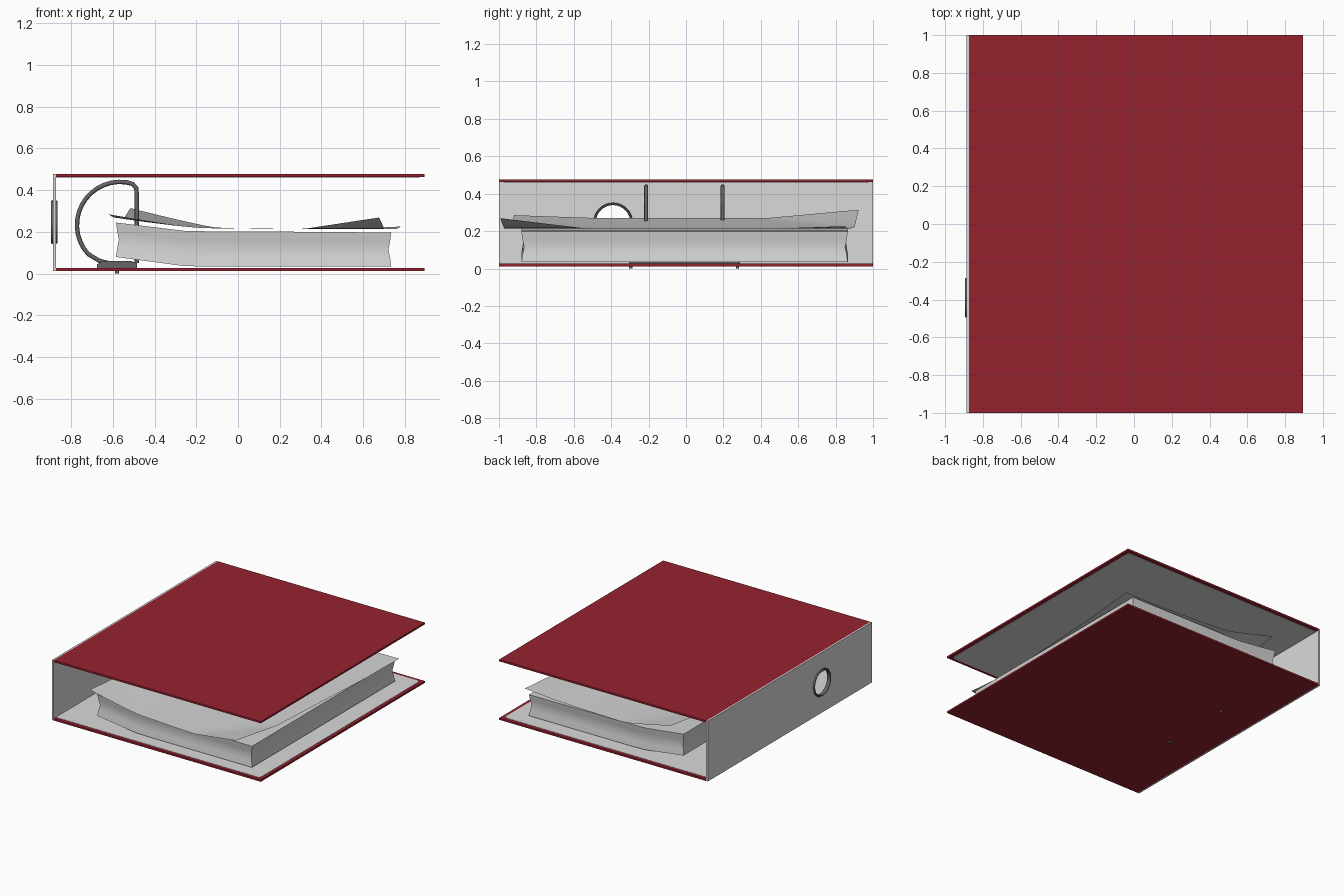
import bpy, bmesh, math
from mathutils import Matrix, Vector

if "Cube" in bpy.data.objects:
    bpy.data.objects.remove(bpy.data.objects["Cube"])


def mat(name, r, g, b):
    m = bpy.data.materials.new(name)
    m.diffuse_color = (r, g, b, 1)
    m.use_nodes = True
    m.node_tree.nodes["Principled BSDF"].inputs["Base Color"].default_value = m.diffuse_color
    return m


RED = mat("cover_red", 0.30, 0.016, 0.028)
LINING = mat("lining_grey_white", 0.70, 0.70, 0.70)
PAPER = mat("paper_white", 0.66, 0.66, 0.66)
METAL = mat("metal_grey", 0.13, 0.13, 0.13)


def finish(name, bm, material, smooth=None):
    bmesh.ops.recalc_face_normals(bm, faces=bm.faces)
    me = bpy.data.meshes.new(name)
    bm.to_mesh(me)
    bm.free()
    ob = bpy.data.objects.new(name, me)
    bpy.context.collection.objects.link(ob)
    me.materials.append(material)
    if smooth:
        bpy.ops.object.select_all(action='DESELECT')
        ob.select_set(True)
        bpy.context.view_layer.objects.active = ob
        bpy.ops.object.shade_smooth_by_angle(angle=math.radians(smooth))
    return ob


def box(name, x0, x1, y0, y1, z0, z1, material, corner=0):
    bm = bmesh.new()
    bmesh.ops.create_cube(bm, size=1)
    for v in bm.verts:
        v.co = ((x0 + x1) / 2 + v.co.x * (x1 - x0),
                (y0 + y1) / 2 + v.co.y * (y1 - y0),
                (z0 + z1) / 2 + v.co.z * (z1 - z0))
    if corner:  # round the upright edges on the open side
        es = [e for e in bm.edges if all(v.co.x > x1 - 1e-4 for v in e.verts)
              and abs(e.verts[0].co.z - e.verts[1].co.z) > 1e-4]
        bmesh.ops.bevel(bm, geom=es, offset=corner, segments=4, profile=0.5, affect='EDGES')
    return finish(name, bm, material)


def lathe(name, profile, centre, axis, material, steps=32):
    """Closed (radius, height) profile turned around an axis."""
    bm = bmesh.new()
    rot = Vector((0, 0, 1)).rotation_difference(Vector(axis)).to_matrix()
    rings = []
    for i in range(steps):
        a = 2 * math.pi * i / steps
        rings.append([bm.verts.new(Vector(centre) + rot @ Vector((r * math.cos(a), r * math.sin(a), h)))
                      for r, h in profile])
    n = len(profile)
    for i in range(steps):
        p, q = rings[i], rings[(i + 1) % steps]
        for k in range(n):
            bm.faces.new((p[k], q[k], q[(k + 1) % n], p[(k + 1) % n]))
    return finish(name, bm, material, 40)


# covers with inset lining plates
for name, z0, z1, lz0, lz1 in (("bottom_cover", 0.012, 0.026, 0.025, 0.028),
                               ("top_cover", 0.463, 0.477, 0.461, 0.464)):
    box(name, -0.873, 0.895, -1, 1, z0, z1, RED)
    box(name + "_lining", -0.873, 0.870, -0.975, 0.975, lz0, lz1, LINING, 0.03)

# spine with finger hole
HY, HZ = -0.39, 0.247
spine = box("spine", -0.886, -0.873, -1, 1, 0.012, 0.477, LINING)
bm = bmesh.new()
bmesh.ops.create_cone(bm, cap_ends=True, segments=32, radius1=0.095, radius2=0.095, depth=0.1,
                      matrix=Matrix.Translation((-0.88, HY, HZ)) @ Matrix.Rotation(math.pi / 2, 4, 'Y'))
cutter = finish("hole_cutter", bm, LINING)
cutter.hide_render = True
mod = spine.modifiers.new("hole", 'BOOLEAN')
mod.operation = 'DIFFERENCE'
mod.solver = 'EXACT'
mod.object = cutter
bpy.context.view_layer.objects.active = spine
bpy.ops.object.modifier_apply(modifier="hole")
bpy.data.objects.remove(cutter)

# metal rim of the finger hole
lathe("finger_hole_rim", [(0.092, -0.011), (0.095, -0.015), (0.101, -0.015), (0.105, -0.008),
                          (0.105, 0.008), (0.101, 0.015), (0.095, 0.015), (0.092, 0.011)],
      (-0.881, HY, HZ), (1, 0, 0), METAL)

# ring mechanism base: low trapezoid bar
bm = bmesh.new()
prof = [(-0.675, 0.027), (-0.485, 0.027), (-0.485, 0.05), (-0.51, 0.06), (-0.65, 0.06), (-0.675, 0.045)]
f = bm.faces.new([bm.verts.new((x, -0.305, z)) for x, z in prof])
ext = bmesh.ops.extrude_face_region(bm, geom=[f])
bmesh.ops.translate(bm, vec=(0, 0.595, 0), verts=[v for v in ext["geom"] if isinstance(v, bmesh.types.BMVert)])
finish("mechanism_base", bm, METAL)

# rivets through the bottom cover
for i, y in enumerate((-0.295, 0.275)):
    bm = bmesh.new()
    bmesh.ops.create_cone(bm, cap_ends=True, segments=12, radius1=0.009, radius2=0.009, depth=0.04,
                          matrix=Matrix.Translation((-0.58, y, 0.02)))
    finish("rivet_%d" % (i + 1), bm, METAL, 40)

# arch rings: large curved side, then a straight post
path = [(-0.62, 0.05), (-0.665, 0.062)]
for i in range(15):
    a = math.radians(222 - i * 10)
    path.append((-0.565 + 0.207 * math.cos(a), 0.233 + 0.207 * math.sin(a)))
path += [(-0.535, 0.438), (-0.505, 0.43), (-0.488, 0.41), (-0.485, 0.38), (-0.485, 0.05)]
for i, y in enumerate((-0.213, 0.196)):
    bm = bmesh.new()
    loops = []
    for k, (x, z) in enumerate(path):
        a, b = path[max(k - 1, 0)], path[min(k + 1, len(path) - 1)]
        t = Vector((b[0] - a[0], 0, b[1] - a[1])).normalized()
        nrm = Vector((-t.z, 0, t.x))
        loops.append([bm.verts.new(Vector((x, y, z)) + 0.0105 * (nrm * math.cos(s * math.pi / 4)
                      + Vector((0, math.sin(s * math.pi / 4), 0)))) for s in range(8)])
    for p, q in zip(loops, loops[1:]):
        for s in range(8):
            bm.faces.new((p[s], p[(s + 1) % 8], q[(s + 1) % 8], q[s]))
    bm.faces.new(loops[0])
    bm.faces.new(loops[-1])
    finish("arch_ring_%d" % (i + 1), bm, METAL, 50)

# paper stack: bent up toward the rings, sides pinched inward
xs = [-0.585, -0.5, -0.4, -0.32, -0.26, -0.15, 0.1, 0.4, 0.735]
levels = [(0, 0), (0.25, 0.006), (0.5, 0.014), (0.75, 0.006), (1, 0)]
bm = bmesh.new()
grid = {}
for i, x in enumerate(xs):
    lift = max(0, -0.24 - x) / 0.345
    lo = 0.034 + 0.046 * lift
    hi = 0.203 - 0.008 * max(0, x) + 0.042 * lift
    for k, (t, pinch) in enumerate(levels):
        px = x + (pinch if i == 0 else -pinch if i == len(xs) - 1 else 0)
        for j, y in enumerate((-0.88 + pinch, 0.865 - pinch)):
            grid[i, j, k] = bm.verts.new((px, y, lo + (hi - lo) * t))
top = len(levels) - 1
for i in range(len(xs) - 1):
    for k in (0, top):
        bm.faces.new((grid[i, 0, k], grid[i + 1, 0, k], grid[i + 1, 1, k], grid[i, 1, k]))
    for j in (0, 1):
        for k in range(top):
            bm.faces.new((grid[i, j, k], grid[i + 1, j, k], grid[i + 1, j, k + 1], grid[i, j, k + 1]))
for i in (0, len(xs) - 1):
    for k in range(top):
        bm.faces.new((grid[i, 0, k], grid[i, 1, k], grid[i, 1, k + 1], grid[i, 0, k + 1]))
finish("paper_stack", bm, PAPER, 35)

# loose top sheet, turned slightly, with curled corners
bm = bmesh.new()
NX, NY = 26, 30
ang = math.radians(-3.3)
rows = []
for a in range(NX + 1):
    u = a / NX
    row = []
    for b in range(NY + 1):
        v = b / NY
        x, y = (u - 0.5) * 1.30, (v - 0.5) * 1.845
        z = 0.224 - 0.010 * min(u / 0.6, 1) + 0.045 * (max(0, 0.36 - u) / 0.36) ** 1.3
        z += 0.045 * max(0, 1 - u / 0.3 - (1 - v) / 0.27)      # back left corner
        z += 0.016 * max(0, 1 - u / 0.3 - v / 0.25)            # front left corner
        z += 0.055 * max(0, 1 - (1 - u) / 0.28 - v / 0.25)     # front right corner
        z += 0.012 * max(0, 1 - (1 - u) / 0.2 - (1 - v) / 0.2)  # back right corner
        row.append(bm.verts.new((0.08 + x * math.cos(ang) - y * math.sin(ang),
                                 -0.035 + x * math.sin(ang) + y * math.cos(ang), z)))
    rows.append(row)
for p, q in zip(rows, rows[1:]):
    for b in range(NY):
        bm.faces.new((p[b], q[b], q[b + 1], p[b + 1]))
finish("loose_sheet", bm, PAPER, 40)
